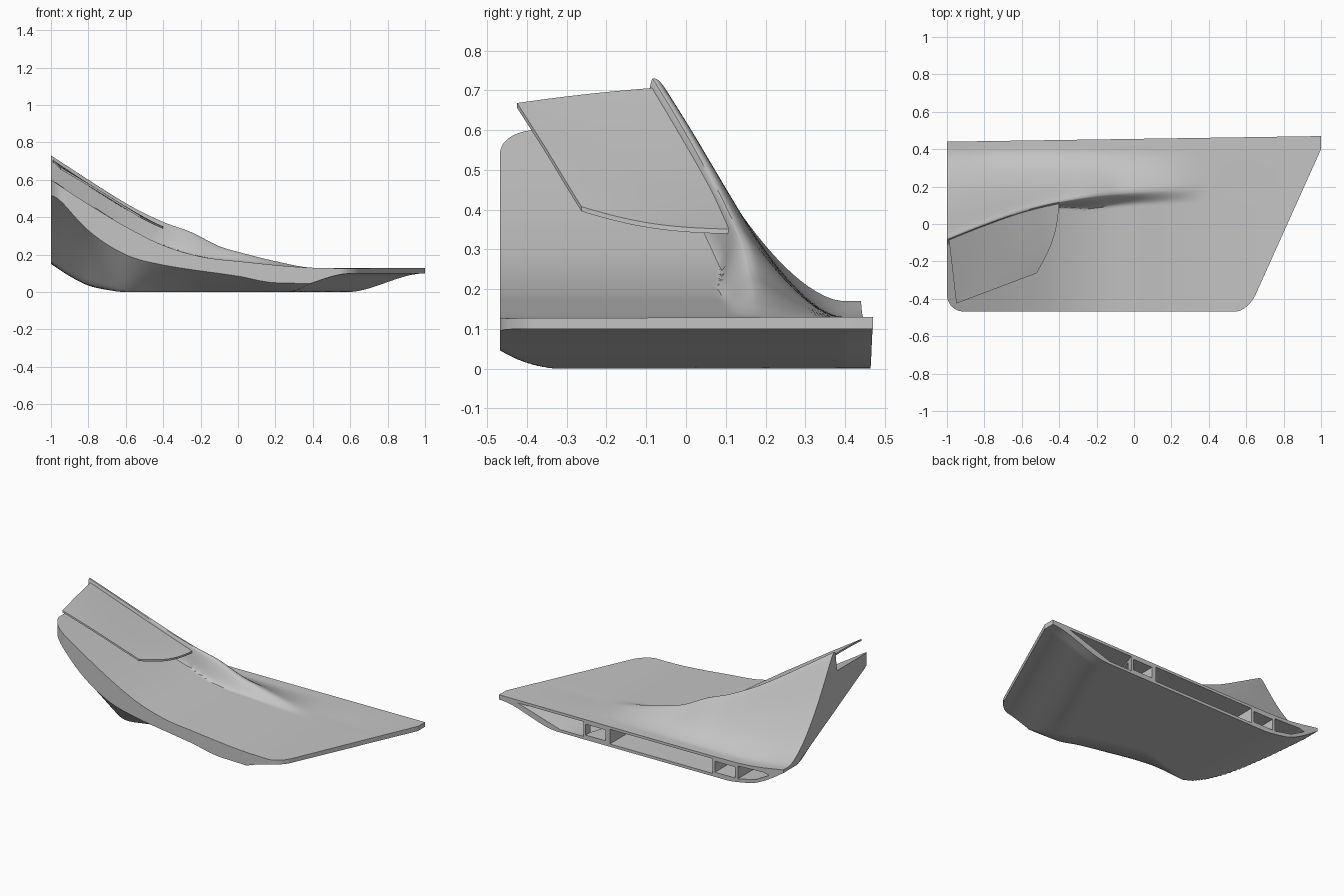
import bpy, bmesh, math

if "Cube" in bpy.data.objects:
    bpy.data.objects.remove(bpy.data.objects["Cube"])

grey = bpy.data.materials.new("plain_grey")
grey.use_nodes = True
grey.diffuse_color = (0.56, 0.56, 0.56, 1)
grey.node_tree.nodes["Principled BSDF"].inputs["Base Color"].default_value = grey.diffuse_color


def clamp(value):
    return max(0.0, min(1.0, value))


def smooth(value):
    value = clamp(value)
    return value * value * (3 - 2 * value)


def curve(*points):
    """Smooth function of x through a few points."""
    last = len(points) - 1

    def slope(i):
        before, after = points[max(i - 1, 0)], points[min(i + 1, last)]
        return (after[1] - before[1]) / (after[0] - before[0])

    def evaluate(x):
        x = max(points[0][0], min(points[last][0], x))
        i = 0
        while i < last - 1 and x > points[i + 1][0]:
            i += 1
        (left, low), (right, high) = points[i], points[i + 1]
        span = right - left
        t = (x - left) / span
        ease = t * t * (3 - 2 * t)
        return (low + (high - low) * ease
                + span * slope(i) * t * (1 - t) ** 2
                - span * slope(i + 1) * t * t * (1 - t))
    return evaluate


# Guide curves along the length
front_top = curve((-1, .6), (-.8, .47), (-.6, .35), (-.4, .25), (-.2, .19), (0, .165), (.4, .13), (1, .13))
front_lip = curve((-1, .55), (-.8, .33), (-.6, .2), (-.4, .145), (0, .085), (.2, .05), (1, .05))
ridge_y = curve((-1, -.08), (-.8, .0), (-.6, .07), (-.4, .12), (-.2, .155), (0, .175), (.4, .19), (1, .19))
ridge_top = curve((-1, .73), (-.6, .475), (-.4, .375), (-.25, .32), (-.1, .245), (0, .215), (.2, .165), (.4, .13), (1, .13))
back_top = curve((-1, .17), (-.8, .14), (-.6, .13), (1, .13))
under_base = curve((-1, .15), (-.9, .085), (-.8, .035), (-.7, .012), (-.6, 0), (1, 0))
under_start = curve((-1, .3), (-.85, .02), (-.73, -.2), (-.6, -.28), (-.4, -.22), (-.2, -.17), (.1, -.24), (.35, -.34), (1, -.34))
FRONT = -.468
RADIUS = .09


def corner(y):
    """Inset of the rounded front corners in plan."""
    t = clamp((FRONT + RADIUS - y) / RADIUS)
    return RADIUS * (1 - math.sqrt(1 - t * t))


def right_end(y):
    return min(1, .82 + .45 * y)


def top_height(x, y):
    ridge, crest = ridge_y(x), ridge_top(x)
    if y >= ridge:
        rounded = math.hypot(y - ridge, .025) - .025
        fall = clamp(rounded / (.37 - ridge))
        return back_top(x) + (crest - back_top(x)) * (1 - fall) ** 1.65
    width = .025 + .045 * smooth((x + .45) / .25)
    step = smooth(1 - clamp((ridge - y - .004) / width))
    return front_top(x) + (crest - front_top(x)) * step


def under_height(x, y):
    start = under_start(x)
    power = 1 + .6 * smooth((x + .8) / .8)
    rise = clamp((start - y) / (start - FRONT)) ** power
    base = under_base(x)
    ramp = .1 * smooth(1 - (right_end(y) - x) / .42)
    return max(base + (front_lip(x) - base) * rise, ramp)


def finish(name, bm):
    bmesh.ops.recalc_face_normals(bm, faces=bm.faces)
    mesh = bpy.data.meshes.new(name)
    bm.to_mesh(mesh)
    bm.free()
    mesh.materials.append(grey)
    obj = bpy.data.objects.new(name, mesh)
    bpy.context.collection.objects.link(obj)
    return obj


def select(obj):
    bpy.ops.object.select_all(action='DESELECT')
    obj.select_set(True)
    bpy.context.view_layer.objects.active = obj


def slab(name, columns, rows, place):
    """Closed slab; place(i, j) gives x, y, top and bottom heights."""
    bm = bmesh.new()
    upper, lower = [], []
    for i in range(columns + 1):
        spots = [place(i / columns, j / rows) for j in range(rows + 1)]
        upper.append([bm.verts.new((x, y, top)) for x, y, top, low in spots])
        lower.append([bm.verts.new((x, y, low)) for x, y, top, low in spots])
    for i in range(columns):
        for j in range(rows):
            for layer in (upper, lower):
                bm.faces.new((layer[i][j], layer[i + 1][j], layer[i + 1][j + 1], layer[i][j + 1]))
    rim = ([(i, 0) for i in range(columns)] + [(columns, j) for j in range(rows)]
           + [(i, rows) for i in range(columns, 0, -1)] + [(0, j) for j in range(rows, 0, -1)])
    for (a, b), (c, d) in zip(rim, rim[1:] + rim[:1]):
        bm.faces.new((upper[a][b], upper[c][d], lower[c][d], lower[a][b]))
    return finish(name, bm)


# Main body, with one row of the grid lying on the ridge
def body_point(s, t):
    split = .6
    y = FRONT + t * .92
    for _ in range(6):
        left, right = -1 + corner(y), right_end(y) - .75 * corner(y)
        x = left + (right - left) * s
        if t <= split:
            a = (1 - math.cos(math.pi * t / split)) / 2
            y = FRONT + a * (ridge_y(x) - FRONT)
        else:
            a = ((t - split) / (1 - split)) ** 1.8
            y = ridge_y(x) + a * (.455 + .015 * x - ridge_y(x))
    return x, y, top_height(x, y), under_height(x, y)


body = slab("curved_body", 120, 100, body_point)


# Thin raised plate carried by the ridge
def plate_point(s, t):
    root_x = -.99 + .59 * s
    root_y = ridge_y(root_x) - .004
    tip_x = -.95 + .43 * s
    tip_y = -.425 + .162 * s
    bulge = .03 * s * math.sin(math.pi * t)
    x = root_x + (tip_x - root_x) * t + bulge
    y = root_y + (tip_y - root_y) * t
    lift = .01 * t * math.sin(math.pi * s) + .012 * (1 - s) * (1 - t * t)
    top = front_top(x) + .101 + lift
    return x, y, top, top - .012


plate = slab("raised_plate", 32, 24, plate_point)

# Open pockets along the back wall: depth position, sideways slant and outline
pockets = {
    "end_pocket": (.15, -.12, [(.88, .112), (.42, .112), (.42, .018), (.58, .018)]),
    "small_pocket": (.15, 0, [(.39, .1), (.25, .1), (.25, .03), (.39, .03)]),
    "long_pocket": (.15, 0, [(.22, .112), (-.5, .112), (-.5, .018), (.22, .018)]),
    "second_small_pocket": (.15, 0, [(-.52, .1), (-.66, .1), (-.66, .03), (-.52, .03)]),
    "far_pocket": (.28, 0, [(-.68, .112), (-.86, .118), (-.9, .108), (-.8, .055), (-.68, .03)]),
}
for name, (depth, slant, outline) in pockets.items():
    bm = bmesh.new()
    near = [bm.verts.new((x, .5, z)) for x, z in outline]
    deep = [bm.verts.new((x + slant, depth, z)) for x, z in outline]
    bm.faces.new(near)
    bm.faces.new(deep)
    for i in range(len(outline)):
        bm.faces.new((near[i - 1], near[i], deep[i], deep[i - 1]))
    cutter = finish(name, bm)
    cutter.hide_render = True
    cut = body.modifiers.new(name, 'BOOLEAN')
    cut.operation = 'DIFFERENCE'
    cut.solver = 'EXACT'
    cut.object = cutter
    select(body)
    bpy.ops.object.modifier_apply(modifier=name)
    bpy.data.objects.remove(cutter)

for part in (body, plate):
    select(part)
    bpy.ops.object.shade_smooth_by_angle(angle=math.radians(35))
